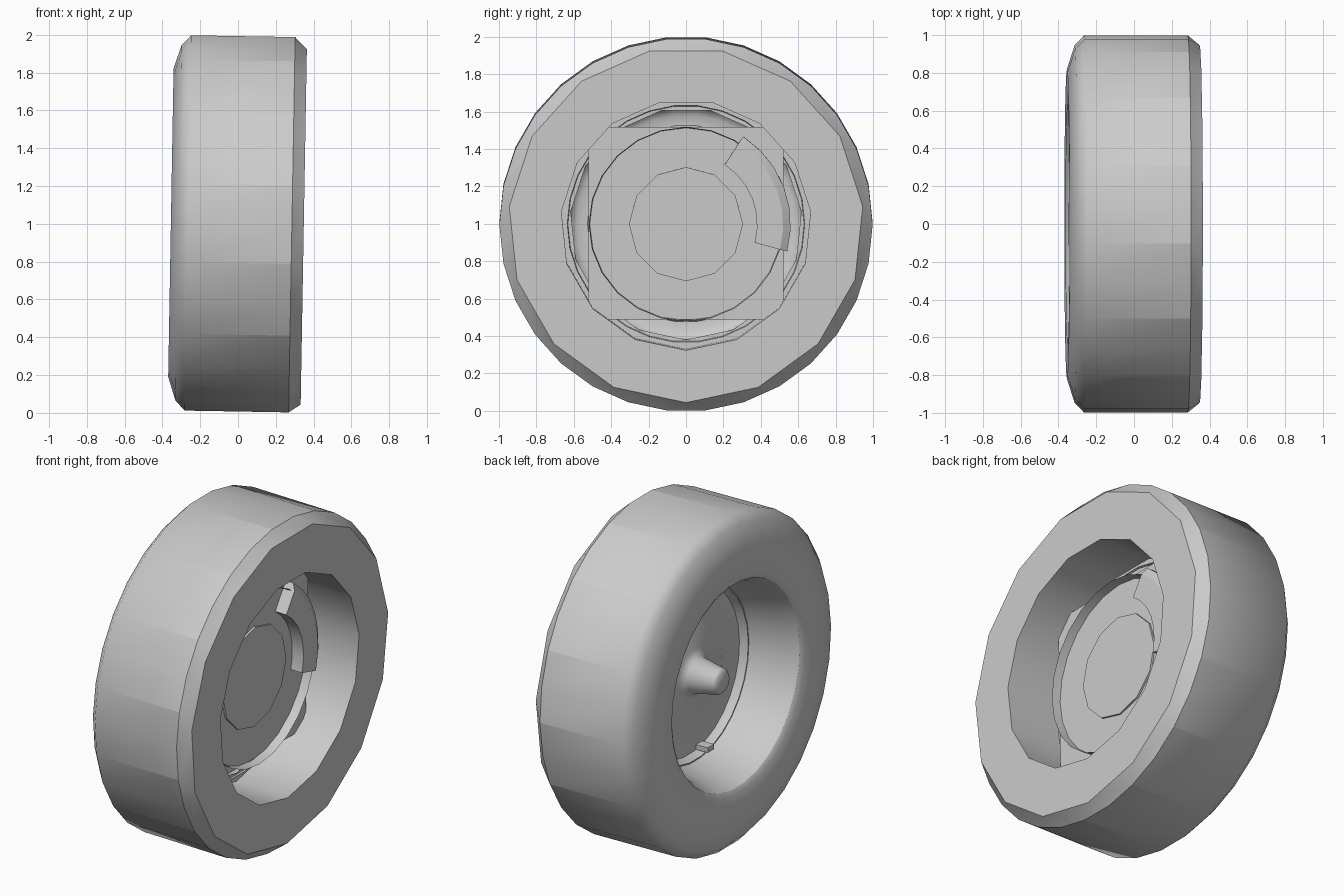
import bpy, bmesh, math
from mathutils import Matrix, Vector

cube = bpy.data.objects.get("Cube")
if cube:
    bpy.data.objects.remove(cube, do_unlink=True)

grey = bpy.data.materials.new("plain_grey")
grey.use_nodes = True
grey.diffuse_color = (0.6, 0.6, 0.6, 1)
grey.node_tree.nodes["Principled BSDF"].inputs["Base Color"].default_value = (0.6, 0.6, 0.6, 1)

# The wheel leans slightly toward its inner side at the top
LEAN = Matrix.Translation((0, 0, 1)) @ Matrix.Rotation(math.radians(1), 4, 'Y')


def polar(x, r, degrees):
    a = math.radians(degrees)
    return Vector((x, r * math.sin(a), r * math.cos(a)))


def finish(name, bm, sharp_angle=22, extra_sharp=None):
    """Shade smoothly with sharp creases, lean the part and link it."""
    bm.normal_update()
    for f in bm.faces:
        f.smooth = True
    for e in bm.edges:
        if len(e.link_faces) == 2:
            crease = e.calc_face_angle(0) > math.radians(sharp_angle)
            e.smooth = not (crease or (extra_sharp and extra_sharp(e)))
    bm.transform(LEAN)
    mesh = bpy.data.meshes.new(name)
    bm.to_mesh(mesh)
    bm.free()
    mesh.materials.append(grey)
    obj = bpy.data.objects.new(name, mesh)
    bpy.context.collection.objects.link(obj)


def add_ring(bm, x, r, count, start):
    return [bm.verts.new(polar(x, r, start + 360 * k / count)) for k in range(count)]


def bridge(bm, a, b):
    """Join two rings; the second may have half as many points."""
    n, m = len(a), len(b)
    if n == m:
        for k in range(n):
            j = (k + 1) % n
            bm.faces.new((a[k], b[k], b[j], a[j]))
    else:
        for k in range(m):
            p, q, s = a[2 * k], a[2 * k + 1], a[(2 * k + 2) % n]
            bm.faces.new((p, b[k], q))
            bm.faces.new((q, b[k], b[(k + 1) % m], s))


def lathe(name, profile, count, start=0, cap_first=False, cap_last=False, sharp=22):
    bm = bmesh.new()
    rings = [add_ring(bm, x, r, count, start) for x, r in profile]
    for a, b in zip(rings, rings[1:]):
        bridge(bm, a, b)
    if cap_first:
        bm.faces.new(rings[0])
    if cap_last:
        bm.faces.new(rings[-1][::-1])
    finish(name, bm, sharp)


def box(name, centre, size):
    bm = bmesh.new()
    bmesh.ops.create_cube(bm, size=1)
    bmesh.ops.scale(bm, vec=size, verts=bm.verts)
    bmesh.ops.translate(bm, vec=centre, verts=bm.verts)
    finish(name, bm)


# Tyre: soft outer shoulder, coarse inner shoulder, straight inner barrel and its floor
bm = bmesh.new()
outer = [(-0.335, 0.615), (-0.352, 0.64), (-0.355, 0.82), (-0.315, 0.945),
         (-0.265, 0.998), (0.285, 0.998)]
inner = [(0.348, 0.95), (0.348, 0.67), (0.0, 0.67), (0.0, 0.62)]
rings = [add_ring(bm, x, r, 30, 6) for x, r in outer]
rings += [add_ring(bm, x, r, 15, 12) for x, r in inner]
for a, b in zip(rings, rings[1:]):
    bridge(bm, a, b)
panel_edges = {bm.edges.get((rings[4][k], rings[5][k])) for k in range(1, 30, 2)}


def tyre_crease(e):
    inner_side = all(v.co.x > 0.2 for v in e.verts)
    return e in panel_edges or (inner_side and e.calc_face_angle(0) > math.radians(26))


finish("tyre", bm, 53, tyre_crease)

# Outer rim: hub spindle, shallow domed face and flared barrel
lathe("outer_rim_and_hub",
      [(-0.25, 0.06), (-0.235, 0.075), (-0.08, 0.105), (-0.055, 0.15),
       (-0.045, 0.28), (-0.01, 0.36), (-0.01, 0.50), (-0.06, 0.53),
       (-0.25, 0.58), (-0.335, 0.615)], 30, 6, cap_first=True, sharp=50)

# Back of the rim: concave ring seen past the brake plate
lathe("inner_rim_shoulder",
      [(0.01, 0.635), (-0.03, 0.62), (-0.055, 0.58), (-0.055, 0.52)], 30, 6, sharp=60)

# Brake parts on the inner side: plate with a raised circular lip and centre cap
box("brake_plate", (0.09, 0, 0.005), (0.02, 1.04, 1.03))
lathe("brake_drum_lip", [(0.155, 0.52), (0.10, 0.515)], 24)
lathe("brake_centre_cap", [(0.095, 0.305), (0.112, 0.305)], 12, 0, True, True)

# Caliper: curved block over the edge of the lip
bm = bmesh.new()
steps = 6
sections = []
for i in range(steps + 1):
    angle = 33 + 72 * i / steps
    sections.append([bm.verts.new(polar(x, r, angle))
                     for x, r in ((0.05, 0.56), (0.15, 0.56), (0.175, 0.52), (0.175, 0.38), (0.05, 0.38))])
for a, b in zip(sections, sections[1:]):
    for k in range(5):
        j = (k + 1) % 5
        bm.faces.new((a[k], a[j], b[j], b[k]))
bm.faces.new(sections[0])
bm.faces.new(sections[-1])
bmesh.ops.recalc_face_normals(bm, faces=bm.faces)
finish("brake_caliper", bm)

# Small valve on the outer rim
box("valve", (-0.05, -0.1, -0.48), (0.08, 0.06, 0.03))
